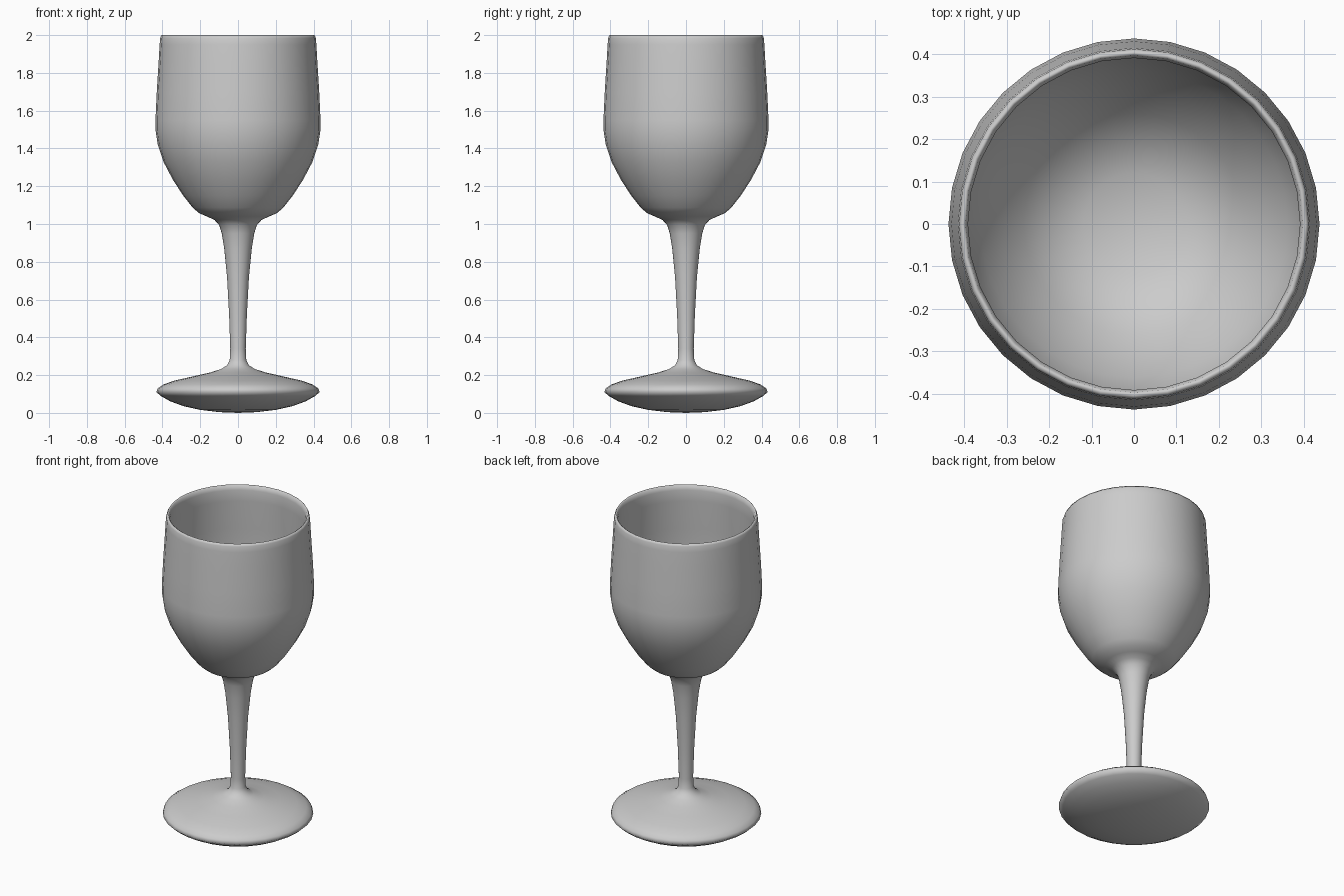
import bpy, bmesh, math

SEGMENTS = 32

# half cross-section (radius, height), from under the foot, up the outside, down the inside
foot = [(0, 0.0), (0.10, 0.004), (0.20, 0.016), (0.29, 0.036), (0.36, 0.062), (0.41, 0.09),
        (0.432, 0.11), (0.425, 0.13), (0.395, 0.15), (0.34, 0.17), (0.24, 0.193),
        (0.15, 0.213), (0.09, 0.232), (0.058, 0.252)]
stem = [(0.044, 0.28), (0.041, 0.34), (0.047, 0.52), (0.058, 0.72), (0.073, 0.87),
        (0.086, 0.95), (0.10, 0.995), (0.125, 1.022)]
bowl_outside = [(0.165, 1.04), (0.207, 1.058), (0.24, 1.087), (0.29, 1.15), (0.345, 1.235),
                (0.395, 1.33), (0.425, 1.42), (0.437, 1.50), (0.437, 1.55), (0.43, 1.70),
                (0.42, 1.86), (0.415, 1.95), (0.412, 1.985), (0.405, 2.0)]
bowl_inside = [(0.397, 1.995), (0.391, 1.97), (0.393, 1.90), (0.405, 1.72), (0.412, 1.55),
               (0.410, 1.48), (0.395, 1.40), (0.362, 1.32), (0.315, 1.24), (0.26, 1.17),
               (0.20, 1.115), (0.12, 1.08), (0, 1.068)]


def lathe(name, profile):
    bm = bmesh.new()
    verts = [bm.verts.new((r, 0, z)) for r, z in profile]
    edges = [bm.edges.new(pair) for pair in zip(verts, verts[1:])]
    bmesh.ops.spin(bm, geom=verts + edges, cent=(0, 0, 0), axis=(0, 0, 1),
                   angle=math.tau, steps=SEGMENTS)
    bmesh.ops.remove_doubles(bm, verts=bm.verts, dist=0.0005)
    bmesh.ops.recalc_face_normals(bm, faces=bm.faces)
    for face in bm.faces:
        face.smooth = True
    mesh = bpy.data.meshes.new(name)
    bm.to_mesh(mesh)
    bm.free()
    obj = bpy.data.objects.new(name, mesh)
    bpy.context.collection.objects.link(obj)
    return obj


# one continuous glass: foot, stem and hollow bowl
lathe("wine_glass", foot + stem + bowl_outside + bowl_inside)
